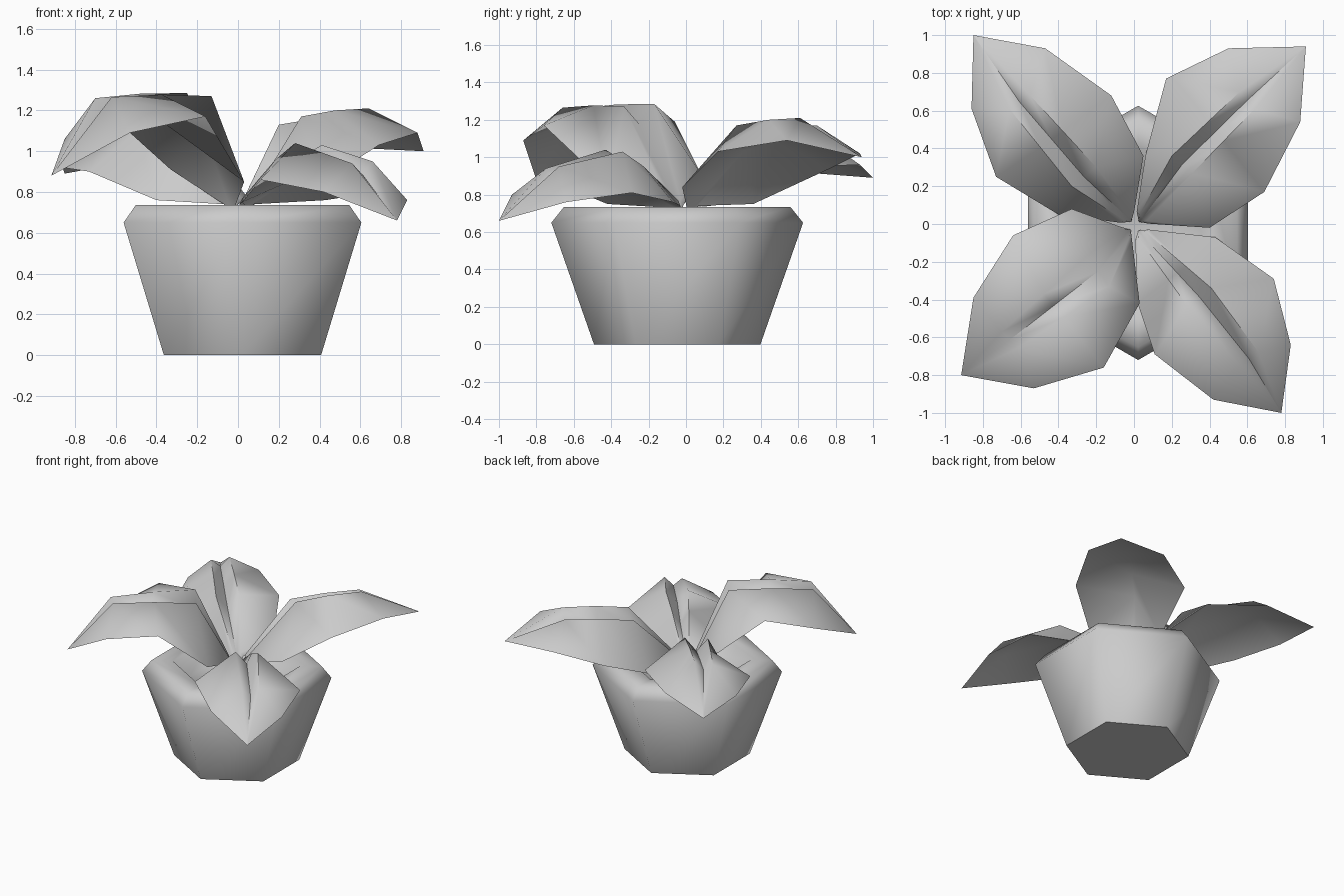
import bpy, bmesh, math
from mathutils import Vector

if "Cube" in bpy.data.objects:
    bpy.data.objects.remove(bpy.data.objects["Cube"])


def finish(bm, name, angle):
    me = bpy.data.meshes.new(name)
    bm.to_mesh(me)
    bm.free()
    ob = bpy.data.objects.new(name, me)
    bpy.context.collection.objects.link(ob)
    bpy.ops.object.select_all(action='DESELECT')
    ob.select_set(True)
    bpy.context.view_layer.objects.active = ob
    bpy.ops.object.shade_smooth_by_angle(angle=math.radians(angle))
    return ob


# Six-sided pot with bevelled rim and a sunken inside, lathed from a profile
def make_pot():
    bm = bmesh.new()
    profile = [(0.445, 0.0), (0.673, 0.65), (0.605, 0.735), (0.455, 0.735), (0.335, 0.62)]
    rings = []
    for r, z in profile:
        angles = [math.radians(90 + 60 * i) for i in range(6)]
        rings.append([bm.verts.new((0.022 + r * math.cos(a), -0.047 + r * math.sin(a), z))
                      for a in angles])
    for a, b in zip(rings, rings[1:]):
        for i in range(6):
            j = (i + 1) % 6
            bm.faces.new((a[i], a[j], b[j], b[i]))
    bm.faces.new(rings[0][::-1])
    bm.faces.new(rings[-1])
    finish(bm, "pot", 65)


# Drooping leaf: outer edges, two raised shoulders, a sunken midrib groove, plain underside
def make_leaf(name, left, left_ridge, right_ridge, right, tip, peak_row=1):
    left, right = [Vector(p) for p in left], [Vector(p) for p in right]
    tip = Vector(tip)
    up = Vector((0, 0, 1))

    # Narrow base close to the middle of the pot
    out = Vector((tip.x, tip.y, 0)).normalized()
    side = Vector((-out.y, out.x, 0))
    foot = out * 0.06 + Vector((0.005, -0.01, 0.74))
    base = [foot + side * s + up * h
            for s, h in ((0.045, 0), (0.025, 0.03), (0, 0), (-0.025, 0.03), (-0.045, 0))]

    # Three rows of shoulder points from the peak and the outer one
    def ridge(points, start):
        a, b = [Vector(p) for p in points]
        if peak_row == 1:
            return [a, (a + b) / 2 + up * 0.01, b]
        return [start.lerp(a, 0.62) + up * 0.02, a, b]

    lr, rr = ridge(left_ridge, base[1]), ridge(right_ridge, base[3])
    mid = [(a + b) / 2 - up * d for a, b, d in zip(lr, rr, (0.10, 0.085, 0.06))]

    bm = bmesh.new()
    rows = [base] + [list(r) for r in zip(left, lr, mid, rr, right)]
    rows = [[bm.verts.new(p) for p in row] for row in rows]
    end = bm.verts.new(tip)
    for a, b in zip(rows, rows[1:]):
        for i in range(4):
            bm.faces.new((a[i], a[i + 1], b[i + 1], b[i]))
    for i in range(4):
        bm.faces.new((rows[-1][i], rows[-1][i + 1], end))

    # Underside: outer edges joined to a single keel line
    keel = [bm.verts.new(r[2].co - up * 0.012) for r in rows]
    for k in range(3):
        a, b = rows[k], rows[k + 1]
        bm.faces.new((a[0], b[0], keel[k + 1], keel[k]))
        bm.faces.new((keel[k], keel[k + 1], b[4], a[4]))
    bm.faces.new((rows[3][0], end, keel[3]))
    bm.faces.new((keel[3], end, rows[3][4]))

    # Short stalk running down into the pot
    low = bm.verts.new(Vector((0.005, -0.01, 0.62)) + out * 0.03)
    ring = rows[0] + [keel[0]]
    for i in range(6):
        bm.faces.new((low, ring[(i + 1) % 6], ring[i]))
    finish(bm, name, 75)


make_pot()

# Left and right are as seen from the pot centre looking outward
make_leaf("leaf_back_right",
          [(0.06, 0.36, 0.75), (0.17, 0.77, 0.94), (0.50, 0.93, 1.02)],
          [(0.20, 0.36, 1.13), (0.56, 0.70, 1.17)],
          [(0.31, 0.27, 1.17), (0.64, 0.61, 1.21)],
          [(0.40, -0.02, 0.84), (0.69, 0.17, 1.03), (0.88, 0.54, 1.09)],
          (0.91, 0.94, 1.0))
make_leaf("leaf_back_left",
          [(-0.40, 0.05, 0.76), (-0.73, 0.25, 0.90), (-0.86, 0.61, 0.92)],
          [(-0.33, 0.20, 1.07), (-0.66, 0.61, 1.11)],
          [(-0.20, 0.30, 1.08), (-0.55, 0.68, 1.135)],
          [(0.05, 0.36, 0.77), (-0.12, 0.68, 0.95), (-0.47, 0.93, 0.96)],
          (-0.85, 1.0, 0.89))
make_leaf("leaf_front_left",
          [(0.03, -0.42, 0.85), (-0.16, -0.76, 1.17), (-0.53, -0.87, 1.09)],
          [(-0.13, -0.33, 1.27), (-0.62, -0.66, 1.265)],
          [(-0.25, -0.17, 1.285), (-0.70, -0.57, 1.26)],
          [(-0.33, 0.08, 0.91), (-0.64, -0.06, 1.19), (-0.85, -0.39, 1.06)],
          (-0.915, -0.80, 0.88))
make_leaf("leaf_front_right",
          [(0.43, -0.07, 0.76), (0.74, -0.29, 0.81), (0.83, -0.64, 0.76)],
          [(0.41, -0.34, 1.03), (0.66, -0.68, 0.95)],
          [(0.28, -0.43, 1.04), (0.56, -0.75, 0.94)],
          [(0.02, -0.42, 0.75), (0.11, -0.69, 0.86), (0.42, -0.93, 0.80)],
          (0.78, -1.0, 0.66), peak_row=2)
